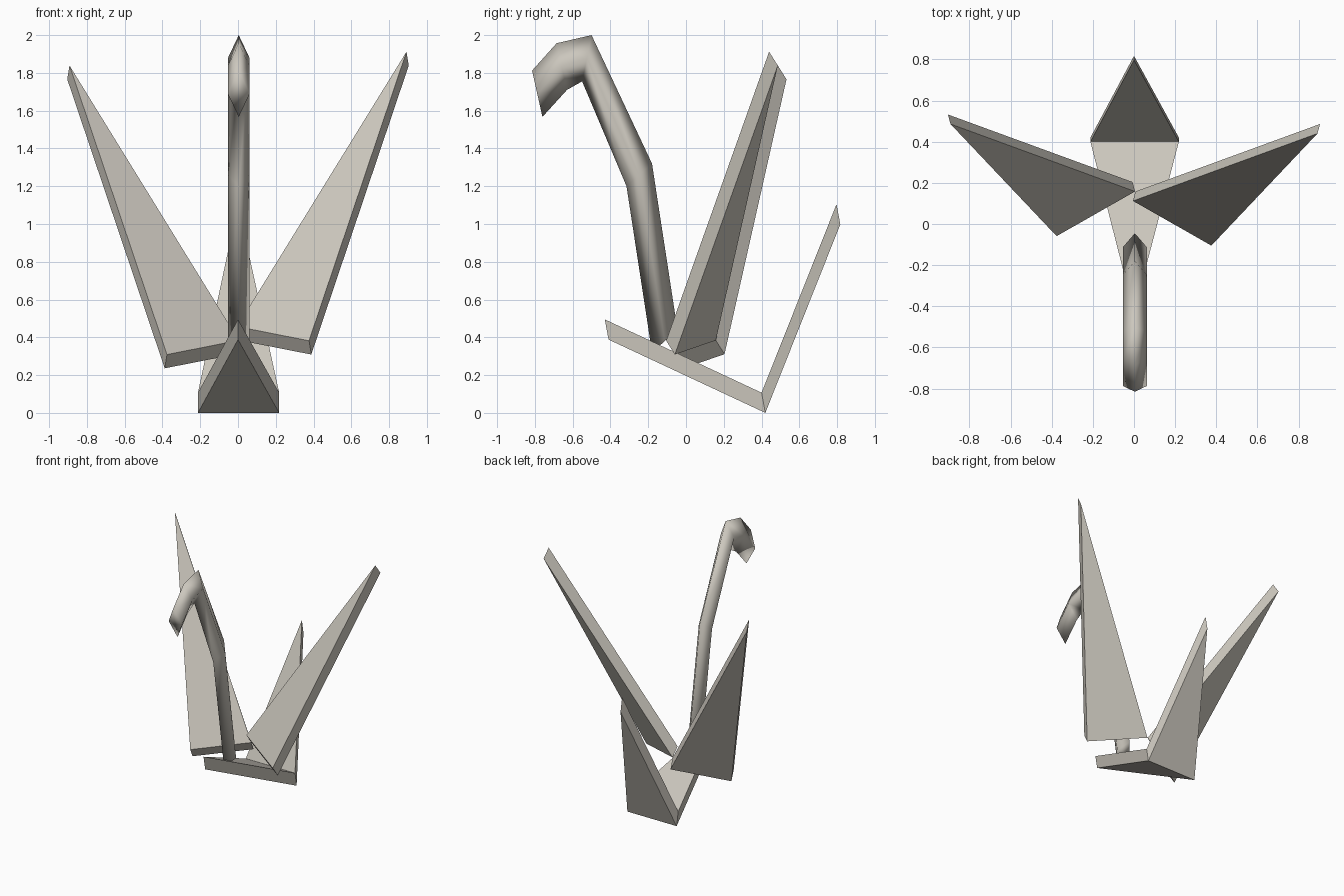
import bpy, bmesh
from mathutils import Vector

cube = bpy.data.objects.get("Cube")
if cube:
    bpy.data.objects.remove(cube, do_unlink=True)

paper = bpy.data.materials.new("warm_grey_paper")
paper.use_nodes = True
colour = (0.60, 0.57, 0.51, 1)
paper.diffuse_color = colour
bsdf = next(n for n in paper.node_tree.nodes if n.type == 'BSDF_PRINCIPLED')
bsdf.inputs["Base Color"].default_value = colour
bsdf.inputs["Roughness"].default_value = 0.8


def finish(name, bm, smooth=False):
    """Turn a bmesh into a named, coloured object."""
    bmesh.ops.recalc_face_normals(bm, faces=bm.faces)
    mesh = bpy.data.meshes.new(name)
    bm.to_mesh(mesh)
    bm.free()
    mesh.materials.append(paper)
    if smooth:
        mesh.shade_smooth()
    obj = bpy.data.objects.new(name, mesh)
    bpy.context.collection.objects.link(obj)
    return obj


def folded_sheet(name, points, triangles, thickness):
    """Thick sheet: triangles extruded along one thickness vector."""
    bm = bmesh.new()
    verts = [bm.verts.new(p) for p in points]
    faces = [bm.faces.new([verts[i] for i in t]) for t in triangles]
    new = bmesh.ops.extrude_face_region(bm, geom=faces, use_keep_orig=True)["geom"]
    moved = [g for g in new if isinstance(g, bmesh.types.BMVert)]
    bmesh.ops.translate(bm, verts=moved, vec=thickness)
    return finish(name, bm)


# Body and tail: one kite-shaped sheet folded up at the back corners
folded_sheet(
    "body_and_tail",
    [(0, -0.43, 0.495), (0.218, 0.40, 0.107), (-0.212, 0.40, 0.107), (0, 0.797, 1.105)],
    [(0, 1, 2), (2, 1, 3)],
    (0, 0.02, -0.107))

# Wings: mirrored triangular sheets, the right one sits one thickness lower
for side, name in ((1, "left_wing"), (-1, "right_wing")):
    fold = Vector((0.012 * side, 0.046, -0.073))
    drop = Vector((0, 0, 0)) if side > 0 else Vector((0, 0.046, -0.073))
    corners = [Vector((x * side, y, z)) + drop for x, y, z in
               ((0.892, 0.44, 1.912), (0.376, -0.105, 0.382), (-0.005, 0.112, 0.457))]
    folded_sheet(name, corners, [(0, 1, 2)], fold)

# Neck and head: diamond section swept along a hooked path (front and back y, z)
stations = [((-0.18, 0.32), (-0.045, 0.44)),
            ((-0.315, 1.20), (-0.18, 1.32)),
            ((-0.55, 1.755), (-0.50, 2.0)),
            ((-0.63, 1.71), (-0.685, 1.957)),
            ((-0.76, 1.567), (-0.815, 1.812))]
bm = bmesh.new()
rings = []
for front, back in stations:
    f, b = Vector((0.004, *front)), Vector((0.004, *back))
    mid, half = (f + b) / 2, Vector((0.058, 0, 0))
    rings.append([bm.verts.new(p) for p in (f, mid + half, b, mid - half)])
for low, high in zip(rings, rings[1:]):
    for i in range(4):
        j = (i + 1) % 4
        bm.faces.new((low[i], low[j], high[j], high[i]))
bm.faces.new(rings[0])
bm.faces.new(rings[-1])
finish("neck_and_head", bm, smooth=True)
